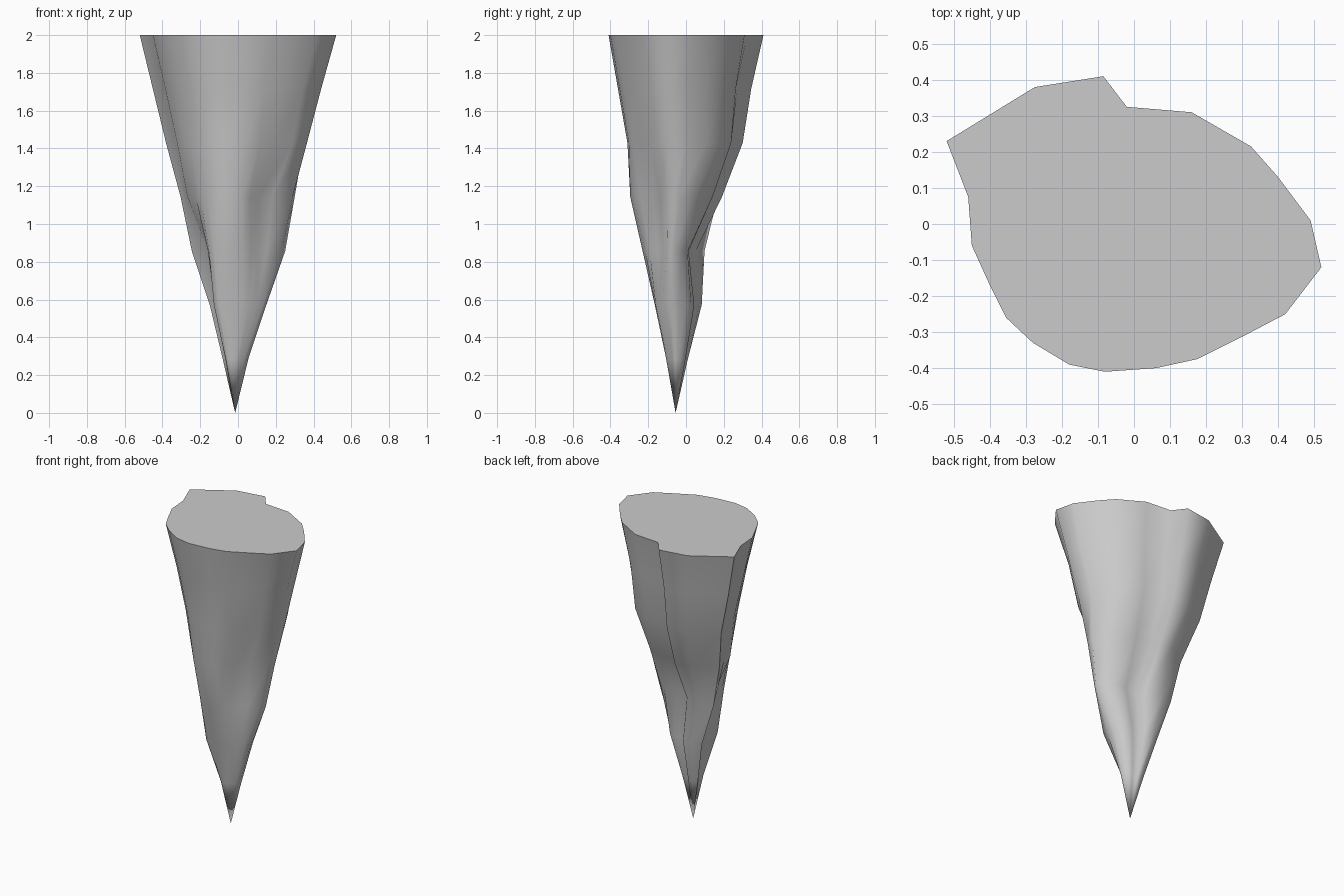
import bpy, bmesh, math

if "Cube" in bpy.data.objects:
    bpy.data.objects.remove(bpy.data.objects["Cube"])

# Top outline, counter-clockwise
OUTLINE = [(.52, -.12), (.49, .01), (.40, .13), (.325, .215), (.16, .31), (-.02, .325),
           (-.085, .41), (-.275, .38), (-.52, .23), (-.46, .075), (-.45, -.06),
           (-.40, -.17), (-.355, -.26), (-.28, -.33), (-.18, -.39), (-.08, -.41),
           (.06, -.40), (.175, -.375), (.30, -.313), (.42, -.25)]

# Reach of each ring, from the bottom, towards E, NE, N, NW, W, SW, S, SE
RINGS = [(.055, .015, .01, .05, .08, .11, .105, .08),
         (.15, .09, .08, .14, .145, .20, .165, .186),
         (.25, .13, .09, .22, .235, .24, .23, .228),
         (.30, .21, .19, .27, .305, .287, .295, .265),
         (.365, .305, .30, .39, .38, .317, .31, .334),
         (.44, .33, .345, .455, .45, .37, .36, .39),
         (.52, .38, .41, .53, .52, .435, .41, .453)]

# Eroded grooves: ring index -> (angle, depth, width in degrees)
DENTS = {1: [(248, .1, 18)],
         2: [(230, .12, 18), (-30, .1, 22), (75, .06, 25)],
         3: [(212, .06, 20)]}


def angle_gap(a, b):
    return (a - b + 180) % 360 - 180


def ring_points(i):
    """Outline with grooves pressed in, then pushed out to the reach of ring i."""
    reach = RINGS[i]
    if i == len(RINGS) - 1:
        return OUTLINE
    cx, cy = (reach[0] - reach[4]) / 2, (reach[2] - reach[6]) / 2
    sx, sy = (reach[0] + reach[4]) / 1.04, (reach[2] + reach[6]) / .82
    angles = [math.degrees(math.atan2(y / .41, x / .52)) for x, y in OUTLINE]
    pts = []
    for (x, y), a in zip(OUTLINE, angles):
        k = 1
        for ang, depth, width in DENTS.get(i, []):
            k -= depth * math.exp(-(angle_gap(a, ang) / width) ** 2)
        pts.append([cx + x * sx * k, cy + y * sy * k])
    for step in range(4):
        for d in (1, 3, 5, 7, 0, 2, 4, 6):
            ux, uy = math.cos(d * math.pi / 4), math.sin(d * math.pi / 4)
            gap = reach[d] - max(x * ux + y * uy for x, y in pts)
            for p, a in zip(pts, angles):
                w = math.exp(-(angle_gap(a, d * 45) / 30) ** 2)
                p[0] += ux * gap * w
                p[1] += uy * gap * w
    return pts


# Rock spike: rings lofted up from a single tip
bm = bmesh.new()
n = len(OUTLINE)
tip = bm.verts.new((-.015, -.055, 0))
below = [tip] * n
for i in range(len(RINGS)):
    z = 2 * (i + 1) / len(RINGS)
    ring = [bm.verts.new((x, y, z)) for x, y in ring_points(i)]
    for j in range(n):
        k = (j + 1) % n
        if i == 0:
            bm.faces.new((tip, ring[k], ring[j]))
        else:
            bm.faces.new((below[j], below[k], ring[k], ring[j]))
    below = ring

# Flat cap
bm.faces.new(below)
bmesh.ops.recalc_face_normals(bm, faces=bm.faces)
mesh = bpy.data.meshes.new("rock_spike")
bm.to_mesh(mesh)
bm.free()
spike = bpy.data.objects.new("rock_spike", mesh)
bpy.context.collection.objects.link(spike)
bpy.context.view_layer.objects.active = spike
spike.select_set(True)
bpy.ops.object.shade_smooth_by_angle(angle=math.radians(65))
